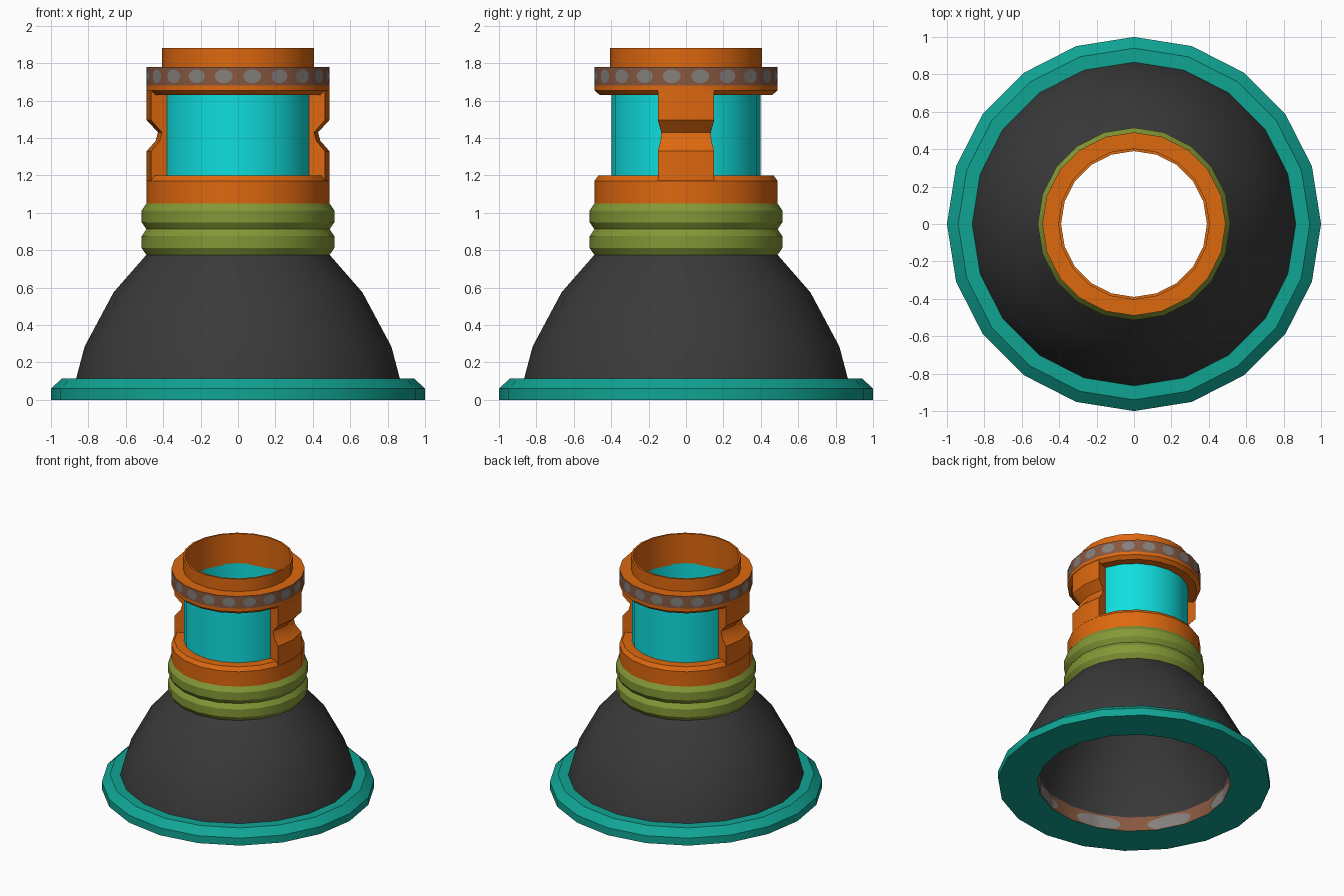
import bpy, bmesh, math

if "Cube" in bpy.data.objects:
    bpy.data.objects.remove(bpy.data.objects["Cube"])

SIDES = 20
STEP = 2 * math.pi / SIDES


def material(name, rgb):
    lin = [((c / 255 + 0.055) / 1.055) ** 2.4 if c > 10 else c / 255 / 12.92 for c in rgb]
    m = bpy.data.materials.new(name)
    m.diffuse_color = (*lin, 1)
    m.use_nodes = True
    m.node_tree.nodes["Principled BSDF"].inputs["Base Color"].default_value = m.diffuse_color
    return m


ORANGE = material("orange", (222, 104, 15))
CYAN = material("cyan", (15, 222, 222))
TEAL = material("teal", (16, 165, 148))
DARK = material("charcoal", (58, 58, 58))
OLIVE = material("olive", (132, 152, 54))
BROWN = material("brown", (136, 88, 64))
GREY = material("grey", (132, 128, 124))


def finish(bm, name, mats):
    # Smooth shading with sharp creases above 30 degrees
    for f in bm.faces:
        f.smooth = True
    for e in bm.edges:
        e.smooth = e.calc_face_angle(0) < math.radians(30)
    me = bpy.data.meshes.new(name)
    bm.to_mesh(me)
    bm.free()
    for m in mats:
        me.materials.append(m)
    ob = bpy.data.objects.new(name, me)
    bpy.context.collection.objects.link(ob)
    return ob


def lathe(name, profile, mats, special=(), start=0, count=SIDES):
    """Turn a closed (radius, z) profile; segments in special use the second material."""
    bm = bmesh.new()
    full = count == SIDES
    rings = []
    for i in range(count if full else count + 1):
        a = (start + i) * STEP
        rings.append([bm.verts.new((r * math.cos(a), r * math.sin(a), z)) for r, z in profile])
    n = len(profile)
    for i in range(count):
        p, q = rings[i], rings[(i + 1) % len(rings)]
        for j in range(n):
            k = (j + 1) % n
            f = bm.faces.new((p[j], q[j], q[k], p[k]))
            f.material_index = 1 if j in special else 0
    if not full:
        bm.faces.new(rings[0])
        bm.faces.new(rings[-1])
    bmesh.ops.recalc_face_normals(bm, faces=bm.faces)
    return finish(bm, name, mats)


def spots(name, radius, offset, centres, half_angle, zc, h, zmin):
    """Thin oval plates that follow the faceted wall."""
    bm = bmesh.new()
    cols = 16
    for c in centres:
        prev = None
        for i in range(cols + 1):
            t = math.pi * i / cols
            a = c - half_angle * math.cos(t)
            phase = a % STEP - STEP / 2
            r = radius * math.cos(STEP / 2) / math.cos(phase) + offset
            dz = h * math.sin(t)
            x, y = r * math.cos(a), r * math.sin(a)
            cur = [bm.verts.new((x, y, max(zmin, zc - dz))), bm.verts.new((x, y, zc + dz))]
            if prev:
                loop = (prev[0], cur[0], cur[1], prev[1])
                bm.faces.new(loop if offset > 0 else loop[::-1])
            prev = cur
    bmesh.ops.remove_doubles(bm, verts=bm.verts, dist=1e-5)
    return finish(bm, name, [GREY])


# Base flange with brown inner wall
lathe("base_flange", [(0.71, 0), (1, 0), (1, 0.06), (0.94, 0.115), (0.71, 0.115)],
      [TEAL, BROWN], special=(4,))
spots("base_inner_spots", 0.71, -0.005,
      [math.radians(27.5 + 45 * i) for i in range(8)], 0.25, 0.045, 0.055, 0.003)

# Bell-shaped shell
lathe("bell_shell", [(0.865, 0.115), (0.82, 0.285), (0.665, 0.575), (0.49, 0.775),
                     (0.39, 0.775), (0.53, 0.575), (0.67, 0.285), (0.71, 0.115)], [DARK])

# Two bulging neck rings
for i, z in enumerate((0.775, 0.912)):
    lathe(f"neck_ring_{i + 1}", [(0.39, z), (0.49, z), (0.515, z + 0.037), (0.515, z + 0.1),
                                 (0.49, z + 0.137), (0.39, z + 0.137)], [OLIVE])

# Lower collar
lathe("lower_collar", [(0.39, 1.049), (0.49, 1.049), (0.49, 1.17), (0.468, 1.2), (0.39, 1.2)], [ORANGE])

# Window cylinder
lathe("window_tube", [(0.39, 1.19), (0.398, 1.19), (0.398, 1.64), (0.39, 1.64)], [CYAN])

# Notched side pillars
pillar = [(0.395, 1.18), (0.488, 1.17), (0.488, 1.33), (0.44, 1.385), (0.428, 1.43),
          (0.488, 1.495), (0.488, 1.67), (0.395, 1.66)]
for label, start in (("right", -1), ("left", 9)):
    lathe(label + "_pillar", pillar, [ORANGE], start=start, count=2)

# Upper collar with brown band and top lip
lathe("upper_collar", [(0.39, 1.63), (0.462, 1.63), (0.49, 1.655), (0.49, 1.68), (0.49, 1.78),
                       (0.405, 1.78), (0.405, 1.88), (0.39, 1.88)],
      [ORANGE, BROWN], special=(3,))
spots("band_spots", 0.49, 0.003, [(i + 0.5) * STEP for i in range(SIDES)], 0.098, 1.73, 0.036, 0)
